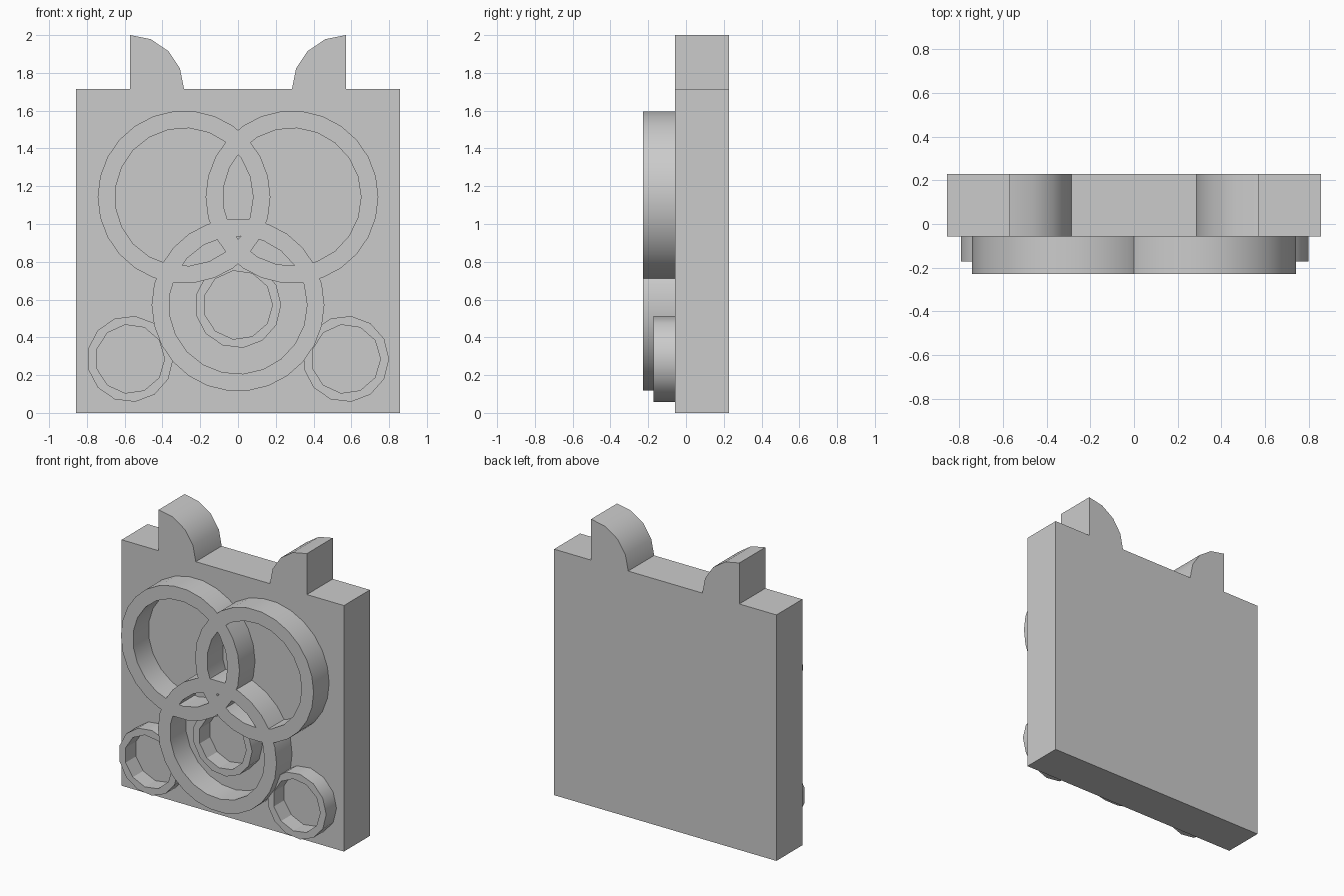
import bpy, bmesh, math

cube = bpy.data.objects.get("Cube")
if cube:
    bpy.data.objects.remove(cube, do_unlink=True)

U = 2 / 35            # one design unit; the whole piece is 35 units tall
BACK, FACE = 4, -1    # plate back and front along y, in units

grey = bpy.data.materials.new("plain grey")
grey.use_nodes = True
COLOUR = (0.6, 0.6, 0.6, 1)
grey.diffuse_color = COLOUR
grey.node_tree.nodes["Principled BSDF"].inputs["Base Color"].default_value = COLOUR


def arc(cx, cz, r, sides, count=None):
    """Points of a regular polygon, or its first few corners."""
    step = math.tau / sides
    return [(cx + r * math.cos(i * step), cz + r * math.sin(i * step))
            for i in range(count or sides)]


def prism(name, loops, y_back, y_front):
    """Extrude outlines (the second one is a hole) from back to front."""
    bm = bmesh.new()
    edges = []
    for loop in loops:
        verts = [bm.verts.new((x * U, y_back * U, z * U)) for x, z in loop]
        edges += [bm.edges.new((a, b)) for a, b in zip(verts, verts[1:] + verts[:1])]
    bmesh.ops.triangle_fill(bm, edges=edges, use_beauty=True, normal=(0, 1, 0))
    new = bmesh.ops.extrude_face_region(bm, geom=bm.faces[:])["geom"]
    bmesh.ops.translate(bm, vec=(0, (y_front - y_back) * U, 0),
                        verts=[g for g in new if isinstance(g, bmesh.types.BMVert)])
    bmesh.ops.recalc_face_normals(bm, faces=bm.faces[:])
    mesh = bpy.data.meshes.new(name)
    bm.to_mesh(mesh)
    bm.free()
    mesh.materials.append(grey)
    ob = bpy.data.objects.new(name, mesh)
    bpy.context.collection.objects.link(ob)
    return ob


def select(ob):
    bpy.ops.object.select_all(action="DESELECT")
    ob.select_set(True)
    bpy.context.view_layer.objects.active = ob


def union(ob, other):
    select(ob)
    mod = ob.modifiers.new("union", "BOOLEAN")
    mod.operation, mod.solver, mod.object = "UNION", "EXACT", other
    bpy.ops.object.modifier_apply(modifier=mod.name)
    bpy.data.objects.remove(other, do_unlink=True)


def ring(name, cx, cz, r, sides, hole_sides, height):
    loops = [arc(cx, cz, r, sides), arc(cx, cz, r * 0.8, hole_sides)]
    return prism(name, loops, FACE, FACE - height)


# Square plate with two quarter-round ears on its top edge
right_ear = arc(-10, 30, 5, 16, 5)
left_ear = [(-x, z) for x, z in reversed(right_ear)]
outline = ([(-15, 0), (15, 0), (15, 30), (10, 30)] + left_ear[:1]
           + left_ear[1:] + right_ear + [(-10, 30), (-15, 30)])
parts = [prism("plate_with_ears", [outline], BACK, FACE)]

# Three large interlocking rings fused into one relief
relief = ring("interlocking_rings", -5, 20, 8, 26, 21, 3)
for cx, cz in ((5, 20), (0, 10)):
    union(relief, ring("extra_ring", cx, cz, 8, 26, 21, 3))
parts.append(relief)

# Three lower, smaller rings
for name, cx, cz in (("small_ring_right", -10, 5), ("small_ring_left", 10, 5),
                     ("small_ring_middle", 0, 10)):
    parts.append(ring(name, cx, cz, 4, 13, 11, 2))

# Smooth the shallow facets, keep real edges sharp
for ob in parts:
    select(ob)
    bpy.ops.object.shade_smooth_by_angle(angle=math.radians(30))
